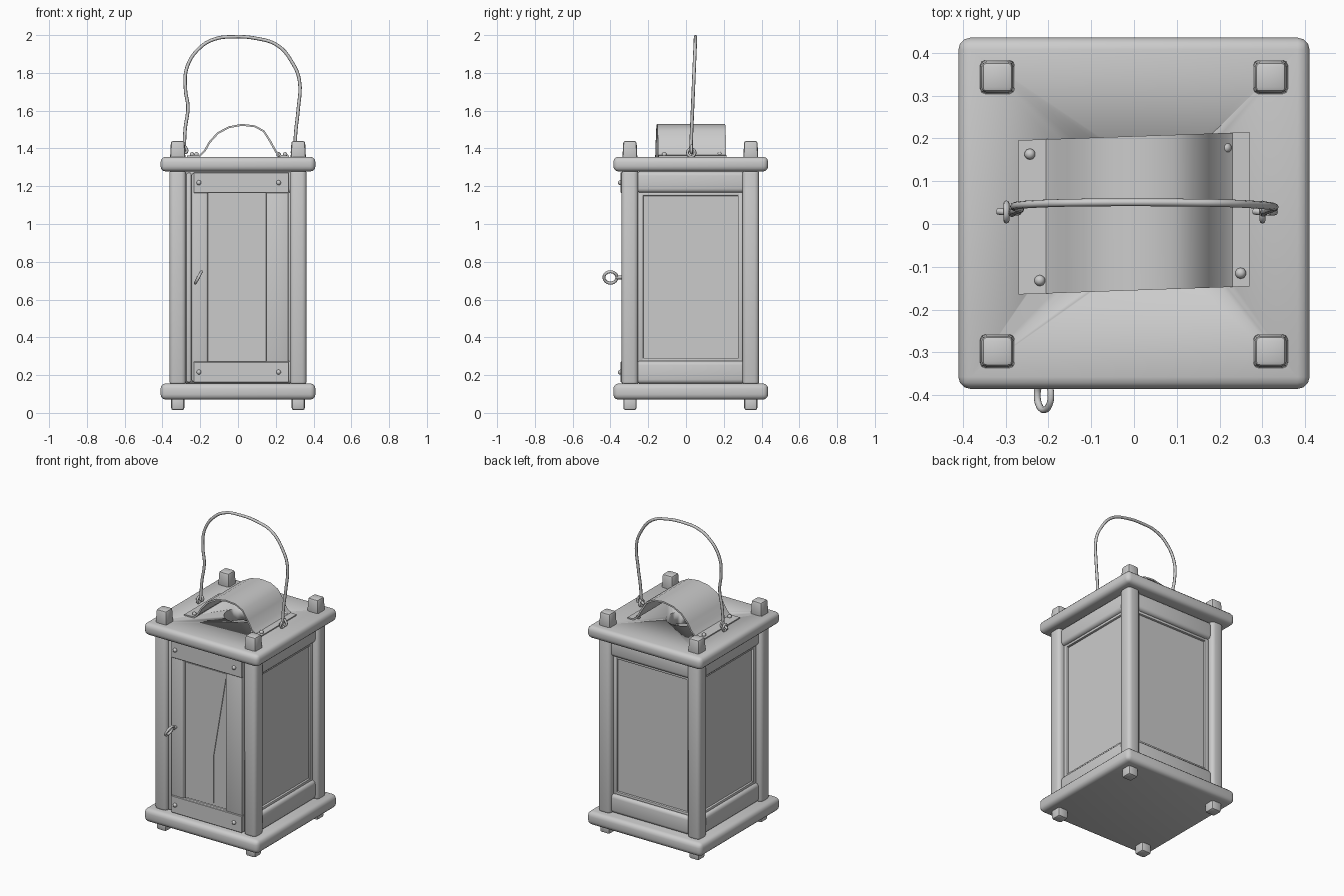
import bpy, bmesh, math
from mathutils import Vector, Matrix

cube = bpy.data.objects.get("Cube")
if cube:
    bpy.data.objects.remove(cube, do_unlink=True)

grey = bpy.data.materials.new("plain_grey")
grey.use_nodes = True
grey.diffuse_color = (0.6, 0.6, 0.6, 1)
grey.node_tree.nodes["Principled BSDF"].inputs["Base Color"].default_value = (0.6, 0.6, 0.6, 1)


def activate(ob):
    bpy.ops.object.select_all(action='DESELECT')
    ob.select_set(True)
    bpy.context.view_layer.objects.active = ob


def finish(name, bm, angle=35):
    bmesh.ops.recalc_face_normals(bm, faces=bm.faces)
    me = bpy.data.meshes.new(name)
    bm.to_mesh(me)
    bm.free()
    ob = bpy.data.objects.new(name, me)
    bpy.context.collection.objects.link(ob)
    me.materials.append(grey)
    activate(ob)
    bpy.ops.object.shade_smooth_by_angle(angle=math.radians(angle))
    return ob


def box(name, center, size, bevel=0.0, segments=2, taper=1.0, turn=None):
    """Bevelled box; taper narrows its top, turn is an extra placement matrix."""
    bm = bmesh.new()
    bmesh.ops.create_cube(bm, size=1)
    for v in bm.verts:
        k = taper if v.co.z > 0 else 1
        v.co = Vector((v.co.x * size[0] * k, v.co.y * size[1] * k, v.co.z * size[2]))
    if bevel:
        bmesh.ops.bevel(bm, geom=bm.edges[:], offset=bevel, segments=segments,
                        profile=0.5, affect='EDGES')
    bm.transform(Matrix.Translation(center))
    if turn:
        bm.transform(turn)
    return finish(name, bm)


def prism(name, outline, depth, place):
    """Extrudes a closed 2D (x, z) outline along y."""
    bm = bmesh.new()
    face = bm.faces.new([bm.verts.new((x, 0, z)) for x, z in outline])
    out = bmesh.ops.extrude_face_region(bm, geom=[face])
    for v in out["geom"]:
        if isinstance(v, bmesh.types.BMVert):
            v.co.y += depth
    bm.transform(Matrix.Translation(place))
    return finish(name, bm)


def wire(name, points, radius, cyclic=False):
    cu = bpy.data.curves.new(name, 'CURVE')
    cu.dimensions = '3D'
    cu.bevel_depth = radius
    cu.bevel_resolution = 2
    cu.resolution_u = 5
    cu.use_fill_caps = True
    sp = cu.splines.new('BEZIER')
    sp.bezier_points.add(len(points) - 1)
    for bp, p in zip(sp.bezier_points, points):
        bp.co = p
        bp.handle_left_type = bp.handle_right_type = 'AUTO'
    sp.use_cyclic_u = cyclic
    ob = bpy.data.objects.new(name, cu)
    bpy.context.collection.objects.link(ob)
    cu.materials.append(grey)
    activate(ob)
    bpy.ops.object.convert(target='MESH')
    bpy.ops.object.shade_smooth_by_angle(angle=math.radians(50))
    return ob


def ring(name, center, radius, thickness, tilt=0.0):
    """Wire circle in the yz plane, tilted about y."""
    rot = Matrix.Rotation(tilt, 3, 'Y')
    pts = []
    for i in range(8):
        a = i * math.tau / 8
        pts.append(Vector(center) + rot @ Vector((0, radius * math.cos(a), radius * math.sin(a))))
    return wire(name, pts, thickness, True)


def rivet(name, center, axis):
    bm = bmesh.new()
    bmesh.ops.create_uvsphere(bm, u_segments=10, v_segments=6, radius=0.013)
    bm.transform(Matrix.Translation(center))
    bm.transform(Matrix.Identity(4))
    return finish(name, bm, 60)


MID = 0.025  # depth of the body's centre

# Base and roof boards
box("base_board", (0, MID, 0.113), (0.82, 0.82, 0.086), 0.028, 3)
roof = box("roof_board", (0, MID, 1.317), (0.82, 0.82, 0.078), 0.028, 3)

# Smoke hole through the roof
bm = bmesh.new()
bmesh.ops.create_cone(bm, cap_ends=True, segments=24, radius1=0.1, radius2=0.1, depth=0.4)
bm.transform(Matrix.Translation((0, 0.03, 1.317)))
cutter = finish("smoke_hole_cutter", bm)
cut = roof.modifiers.new("smoke_hole", 'BOOLEAN')
cut.operation = 'DIFFERENCE'
cut.object = cutter
activate(roof)
bpy.ops.object.modifier_apply(modifier=cut.name)
bpy.data.objects.remove(cutter, do_unlink=True)

# Corner posts with feet and heads
for sx, side in ((-1, "right"), (1, "left")):
    for y, end in ((-0.297, "front"), (0.343, "back")):
        tag = end + "_" + side
        x = sx * 0.319
        box("post_" + tag, (x, y, 0.717), (0.088, 0.088, 1.15), 0.024, 3)
        box("foot_" + tag, (x, y, 0.05), (0.07, 0.07, 0.07), 0.012)
        box("post_head_" + tag, (x, y, 1.39), (0.082, 0.08, 0.1), 0.012, 2, 0.88)


# Glazed walls on the two sides and the back
def wall(name, angle):
    turn = Matrix.Translation((0, MID, 0)) @ Matrix.Rotation(angle, 4, 'Z')
    box(name + "_glass", (0, -0.305, 0.72), (0.57, 0.012, 0.9), turn=turn)
    box(name + "_top_rail", (0, -0.31, 1.222), (0.58, 0.07, 0.112), 0.022, 3, turn=turn)
    box(name + "_bottom_rail", (0, -0.31, 0.215), (0.58, 0.07, 0.12), 0.022, 3, turn=turn)
    for s in (-1, 1):
        box(name + "_upright_bead", (s * 0.265, -0.31, 0.72), (0.03, 0.03, 0.9), 0.005, turn=turn)
        box(name + "_cross_bead", (0, -0.31, 0.72 + s * 0.438), (0.54, 0.03, 0.018), 0.005, turn=turn)


wall("left_wall", math.pi / 2)
wall("right_wall", -math.pi / 2)
wall("back_wall", math.pi)

# Door: stiles, cross plates with rivets, and pane
box("door_stile_left", (0.208, -0.318, 0.717), (0.118, 0.04, 1.11), 0.004)
box("door_stile_right", (-0.202, -0.318, 0.717), (0.086, 0.04, 1.11), 0.012, 3)
box("hinge_strip", (-0.26, -0.31, 0.717), (0.028, 0.035, 1.11), 0.008)
for z, tag in ((1.219, "top"), (0.216, "bottom")):
    box("door_plate_" + tag, (0.017, -0.334, z), (0.505, 0.024, 0.11), 0.003, 1)
    for x in (-0.207, 0.215):
        rivet("door_rivet", (x, -0.348, z), 'Y')
box("door_glass", (-0.005, -0.306, 0.717), (0.33, 0.012, 0.9))
funnel = [(-0.15, 1.145), (-0.045, 0.58), (-0.045, 0.285),
          (0.045, 0.285), (0.045, 0.58), (0.14, 1.145)]
prism("pane_facet", funnel, 0.006, (0, -0.317, 0))

# Door pull ring and its shank
ring("pull_ring", (-0.21, -0.4, 0.717), 0.034, 0.008, math.radians(28))
wire("pull_shank", [(-0.21, -0.33, 0.717), (-0.21, -0.35, 0.717), (-0.21, -0.37, 0.717)], 0.01)

# Bent sheet smoke hood
upper = [(-0.27, 1.363), (-0.205, 1.365), (-0.18, 1.39), (-0.155, 1.435), (-0.11, 1.485),
         (-0.05, 1.517), (0.02, 1.53), (0.09, 1.522), (0.14, 1.495), (0.175, 1.44),
         (0.205, 1.385), (0.23, 1.365), (0.27, 1.363)]
lower = []
for i, (x, z) in enumerate(upper):
    a, b = upper[max(i - 1, 0)], upper[min(i + 1, len(upper) - 1)]
    n = Vector((b[1] - a[1], a[0] - b[0])).normalized() * 0.01
    lower.append((x + n.x, z + n.y))
hood = prism("smoke_hood", upper + lower[::-1], 0.36, (0, -0.155, 0))
for v in hood.data.vertices:
    v.co.y += 0.035 * v.co.x
for x, y in ((-0.243, 0.163), (-0.22, -0.132), (0.215, 0.178), (0.249, -0.115)):
    rivet("hood_rivet", (x, y, 1.368), 'Z')

# Carrying handle and the eyes that hold it
path = [(-0.285, 1.38), (-0.28, 1.5), (-0.265, 1.62), (-0.278, 1.71), (-0.27, 1.83),
        (-0.2, 1.935), (-0.12, 1.98), (-0.03, 1.991), (0.1, 1.982), (0.21, 1.945),
        (0.29, 1.85), (0.325, 1.76), (0.318, 1.6), (0.305, 1.48), (0.302, 1.38)]
wire("handle", [(x, 0.025 + 0.025 * max(0, z - 1.38) / 0.6, z) for x, z in path], 0.009)
for x, tag in ((-0.298, "right"), (0.3, "left")):
    ring("handle_eye_" + tag, (x, 0.028, 1.378), 0.02, 0.007)
    wire("handle_hook_" + tag, [(x - 0.02, 0.03, 1.375), (x, 0.028, 1.385), (x + 0.025, 0.028, 1.38),
                                (x + 0.012, 0.028, 1.42)], 0.008)
